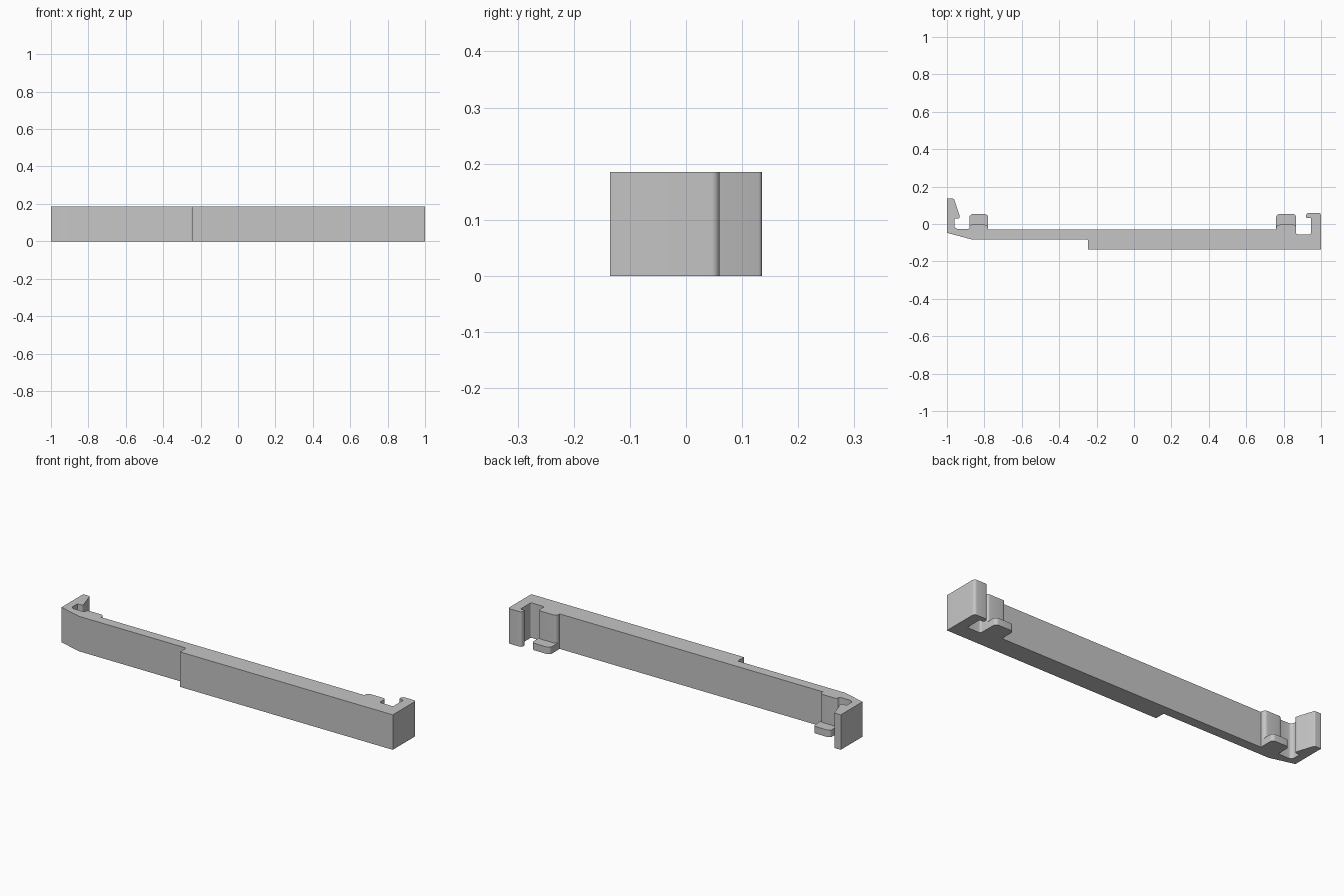
import bpy
import bmesh
import math
from mathutils import Vector

HEIGHT = 0.185
TAB_HEIGHT = 0.037

if "Cube" in bpy.data.objects:
    bpy.data.objects.remove(bpy.data.objects["Cube"], do_unlink=True)

grey = bpy.data.materials.new("plain grey")
grey.use_nodes = True
colour = (0.56, 0.56, 0.56, 1)
grey.diffuse_color = colour
grey.node_tree.nodes["Principled BSDF"].inputs["Base Color"].default_value = colour


def rounded(corners, steps=6):
    """Turn (x, y, radius) corners into an outline with true arc fillets."""
    outline = []
    for i, (x, y, r) in enumerate(corners):
        p = Vector((x, y))
        if r == 0:
            outline.append(p)
            continue
        a = (Vector(corners[i - 1][:2]) - p).normalized()
        b = (Vector(corners[(i + 1) % len(corners)][:2]) - p).normalized()
        half = math.acos(a.dot(b)) / 2
        centre = p + (a + b).normalized() * (r / math.sin(half))
        start = p + a * (r / math.tan(half)) - centre
        end = p + b * (r / math.tan(half)) - centre
        first = math.atan2(start.y, start.x)
        sweep = math.remainder(math.atan2(end.y, end.x) - first, math.tau)
        for k in range(steps + 1):
            angle = first + sweep * k / steps
            outline.append(centre + Vector((math.cos(angle), math.sin(angle))) * r)
    return outline


def extrude(name, corners, height):
    bm = bmesh.new()
    face = bm.faces.new([bm.verts.new((p.x, p.y, 0)) for p in rounded(corners)])
    top = bmesh.ops.extrude_face_region(bm, geom=[face])["geom"]
    bmesh.ops.translate(bm, vec=(0, 0, height),
                        verts=[v for v in top if isinstance(v, bmesh.types.BMVert)])
    bmesh.ops.recalc_face_normals(bm, faces=bm.faces)
    mesh = bpy.data.meshes.new(name)
    bm.to_mesh(mesh)
    bm.free()
    mesh.materials.append(grey)
    obj = bpy.data.objects.new(name, mesh)
    bpy.context.collection.objects.link(obj)
    return obj


# Bar with a hook at each end, counter-clockwise from the front step
clip = extrude("clip_bar", [
    (-0.245, -0.135, 0), (1, -0.135, 0),
    # right hook and its slot
    (1, 0.06, 0.015), (0.92, 0.06, 0.015), (0.92, 0.032, 0.006),
    (0.946, 0.032, 0), (0.946, -0.055, 0.008), (0.867, -0.055, 0.008),
    # raised pads behind both tabs
    (0.867, -0.004, 0.012), (0.76, -0.004, 0.018), (0.76, -0.03, 0),
    (-0.78, -0.03, 0), (-0.78, -0.004, 0.018), (-0.88, -0.004, 0.012),
    # left slot and wedge hook
    (-0.88, -0.026, 0.008), (-0.96, -0.026, 0.018), (-0.96, 0.03, 0),
    (-0.932, 0.03, 0.006), (-0.932, 0.045, 0.01), (-0.962, 0.135, 0.008),
    (-1, 0.135, 0),
    # tapered front of the thin end
    (-1, -0.047, 0), (-0.87, -0.082, 0), (-0.245, -0.082, 0.008),
], HEIGHT)

# Low tabs at the base of each pad
for side, x0, x1 in (("left", 0.76, 0.867), ("right", -0.88, -0.78)):
    tab = extrude(side + "_tab", [
        (x0, -0.028, 0), (x1, -0.028, 0), (x1, 0.053, 0.018), (x0, 0.053, 0.018),
    ], TAB_HEIGHT)
    join = clip.modifiers.new(side + "_join", "BOOLEAN")
    join.operation = "UNION"
    join.solver = "EXACT"
    join.object = tab
    bpy.context.view_layer.objects.active = clip
    bpy.ops.object.modifier_apply(modifier=join.name)
    bpy.data.objects.remove(tab, do_unlink=True)

bpy.ops.object.select_all(action="DESELECT")
clip.select_set(True)
bpy.context.view_layer.objects.active = clip
bpy.ops.object.shade_smooth_by_angle(angle=math.radians(30))
